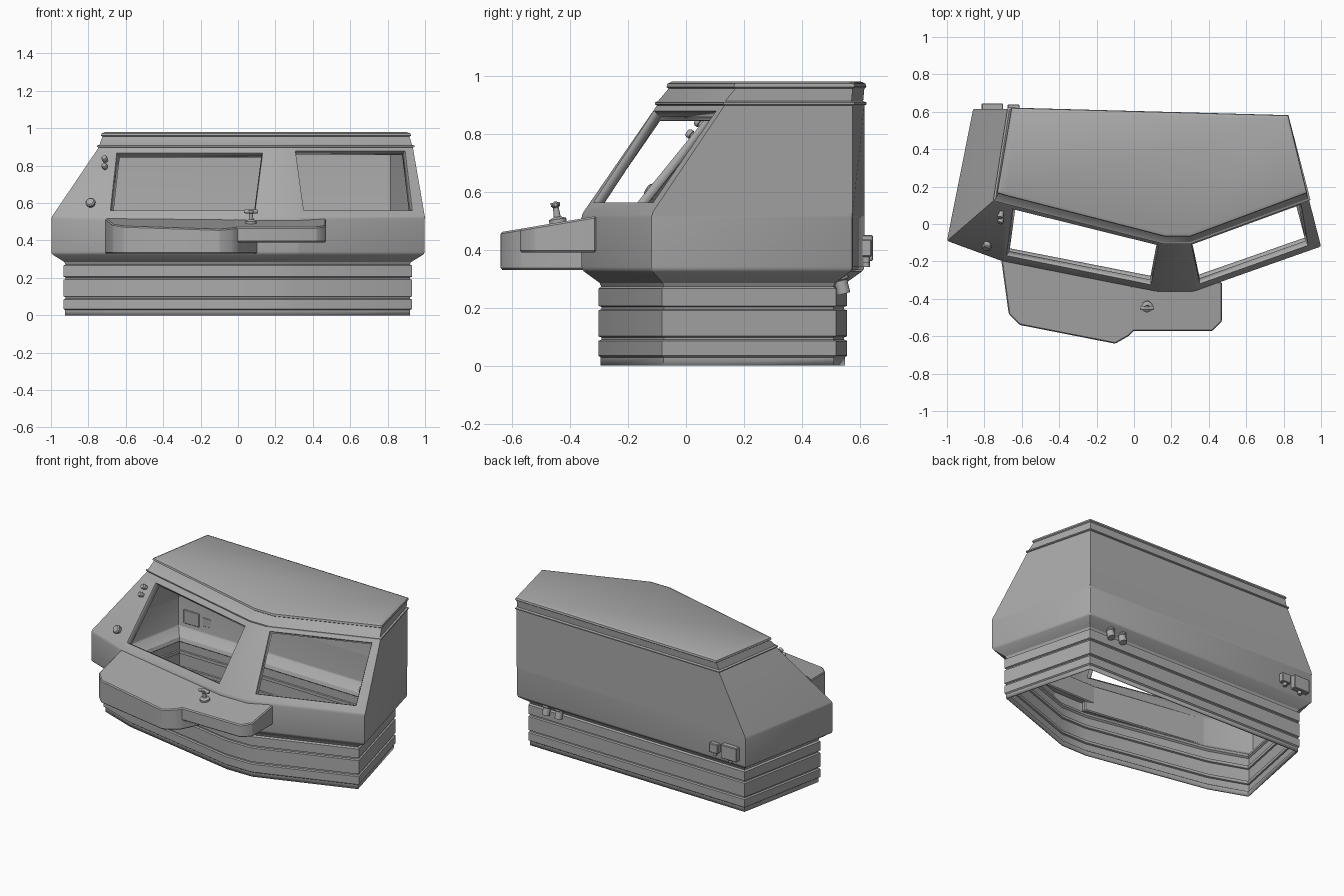
import bpy, bmesh, math
from mathutils import Vector

old = bpy.data.objects.get("Cube")
if old:
    bpy.data.objects.remove(old, do_unlink=True)

grey = bpy.data.materials.new("light grey")
grey.use_nodes = True
grey.diffuse_color = (0.4, 0.4, 0.4, 1)
grey.node_tree.nodes["Principled BSDF"].inputs["Base Color"].default_value = (0.4, 0.4, 0.4, 1)


def finish(bm, name, angle=25):
    mesh = bpy.data.meshes.new(name)
    bmesh.ops.recalc_face_normals(bm, faces=bm.faces)
    bm.to_mesh(mesh)
    bm.free()
    mesh.materials.append(grey)
    ob = bpy.data.objects.new(name, mesh)
    bpy.context.collection.objects.link(ob)
    bpy.ops.object.select_all(action="DESELECT")
    ob.select_set(True)
    bpy.context.view_layer.objects.active = ob
    bpy.ops.object.shade_smooth_by_angle(angle=math.radians(angle))
    return ob


def grow(poly, d):
    """Offset a counter-clockwise outline outwards by d."""
    out = []
    for i, p in enumerate(poly):
        p = Vector(p)
        a = (p - Vector(poly[i - 1])).normalized()
        b = (Vector(poly[(i + 1) % len(poly)]) - p).normalized()
        n1, n2 = Vector((a.y, -a.x)), Vector((b.y, -b.x))
        out.append(p + (n1 + n2) * d / (1 + n1.dot(n2)))
    return out


def prism(name, poly, z0, top, bevel=0.006):
    """Upright prism; top is a function of y."""
    bm = bmesh.new()
    lo = [bm.verts.new((x, y, z0)) for x, y in poly]
    hi = [bm.verts.new((x, y, top(y))) for x, y in poly]
    bm.faces.new(lo)
    bm.faces.new(hi)
    for i in range(len(poly)):
        bm.faces.new((lo[i - 1], lo[i], hi[i], hi[i - 1]))
    if bevel:
        bmesh.ops.bevel(bm, geom=bm.edges[:], offset=bevel, segments=1, affect="EDGES")
    return finish(bm, name)


def rod(name, start, axis, profile, sides=20):
    """Turned part: profile is (radius, distance along axis)."""
    bm = bmesh.new()
    rot = Vector(axis).to_track_quat("Z", "Y")
    rings = [[bm.verts.new(Vector(start) + rot @ Vector((r * math.cos(k * math.tau / sides),
              r * math.sin(k * math.tau / sides), h))) for k in range(sides)] for r, h in profile]
    for a, b in zip(rings, rings[1:]):
        for k in range(sides):
            bm.faces.new((a[k - 1], a[k], b[k], b[k - 1]))
    bm.faces.new(rings[0])
    bm.faces.new(rings[-1])
    return finish(bm, name, 40)


# Outlines: left end, front kink, two nose points, right end, two back corners
WIDE = [(-1, -.09), (-.70, -.2), (.12, -.36), (.32, -.36), (1, -.12), (.82, .575), (-.86, .615)]
EAVE = [(-.745, .13), (-.69, .115), (.16, -.1), (.3, -.1), (.935, .133), (.82, .575), (-.67, .615)]
ROOF = [(-.725, .17), (-.68, .157), (.165, -.06), (.3, -.06), (.917, .17), (.82, .575), (-.65, .615)]
BASE = grow(WIDE, -.058)

# Ribbed base profile, then cab walls, then rim and roof
levels = [(0, BASE, -.008), (.028, BASE, -.008), (.034, BASE, 0)]
for groove in (.085, .19):
    levels += [(groove, BASE, 0), (groove + .004, BASE, -.01),
               (groove + .012, BASE, -.01), (groove + .016, BASE, 0)]
levels += [(.265, BASE, 0), (.272, BASE, -.01), (.285, BASE, -.004)]
BODY = len(levels)
levels += [(.33, WIDE, 0), (.52, WIDE, 0), (.897, EAVE, 0), (.9, EAVE, .007),
           (.907, EAVE, .007), (.912, EAVE, -.004), (.955, ROOF, 0),
           (.96, ROOF, .007), (.972, ROOF, .004), (.98, ROOF, -.014)]

bm = bmesh.new()
rings = [[bm.verts.new((p[0], p[1], z)) for p in grow(poly, d)] for z, poly, d in levels]

# Window corners as fractions across and up each front panel
WINDOWS = {2: [(.02, .11), (.96, .11), (.97, .92), (.05, .92)],
           4: [(.05, .11), (.91, .11), (.93, .95), (.01, .95)]}


def window_panel(c, corners):
    def at(u, v):
        return c[0].co.lerp(c[1].co, u).lerp(c[3].co.lerp(c[2].co, u), v)
    hole = [at(u, v) for u, v in corners]
    mid = sum(hole, Vector()) / 4
    inward = (hole[3] - hole[0]).cross(hole[1] - hole[0]).normalized() * .03
    outer = [bm.verts.new(p) for p in hole]
    inner = [bm.verts.new(p.lerp(mid, .03) + inward) for p in hole]
    for i in range(4):
        bm.faces.new((c[i - 1], c[i], outer[i], outer[i - 1]))
        bm.faces.new((outer[i - 1], outer[i], inner[i], inner[i - 1]))


for lv, (a, b) in enumerate(zip(rings, rings[1:])):
    for i in range(7):
        corners = (a[i - 1], a[i], b[i], b[i - 1])
        if lv == BODY + 1 and i in WINDOWS:
            window_panel(corners, WINDOWS[i])
        else:
            bm.faces.new(corners)
bm.faces.new(rings[-1])

# Soften the main corners of the cab
soft = set(rings[BODY] + rings[BODY + 1])
edges = [e for e in bm.edges if e.verts[0] in soft and e.verts[1] in soft]
bmesh.ops.bevel(bm, geom=edges, offset=.01, segments=2, affect="EDGES", profile=.5)
shell = finish(bm, "cab_shell")
wall = shell.modifiers.new("wall", "SOLIDIFY")
wall.thickness = .008
wall.offset = -1


# Front console in two joined boxes with a sloping top
def desk(y):
    return min(.518, .515 + .167 * (y + .31))


prism("console_main", [(-.71, -.19), (-.67, -.48), (-.61, -.54), (-.1, -.64),
                       (-.03, -.6), (0, -.57), (.11, -.34), (.11, -.32)], .33, desk)
prism("console_wing", [(-.02, -.31), (-.02, -.572), (.42, -.572), (.47, -.52), (.47, -.31)], .39, desk)

# Control lever with a cross handle
rod("lever", (.07, -.44, .485), (0, -.15, 1),
    [(.03, 0), (.03, .02), (.012, .028), (.01, .06), (.016, .066), (.016, .078)])
rod("lever_handle", (.032, -.45, .555), (1, 0, 0), [(.006, 0), (.011, .006), (.011, .07), (.006, .076)])

# Buttons on the end pillar
out = Vector((-.25, -.8, .55))
for name, spot, r in (("big_button", (-.785, -.112, .595), .026),
                      ("upper_button", (-.71, .055, .83), .016),
                      ("lower_button", (-.71, .026, .79), .016)):
    rod(name, spot, out, [(r * .8, -.01), (r * .8, .008), (r, .01), (r, .02), (r * .75, .026)])

# Socket boxes on the back wall
for name, x0, x1, z0, z1, y1 in (("socket_box", -.815, -.70, .36, .45, .645),
                                 ("switch_box", -.675, -.612, .375, .435, .64)):
    prism(name, [(x0, .6), (x1, .6), (x1, y1), (x0, y1)], z0, lambda y, z=z1: z, .004)
    rod(name + "_gland", ((x0 + x1) / 2, .622, z0 + .005), (0, 0, -1), [(.012, 0), (.012, .025)])

# Pipe stubs under the back edge
for i, x in enumerate((.63, .54)):
    rod(f"pipe_stub_{i + 1}", (x, .525, .325), (0, .25, -1),
        [(.03, 0), (.03, .03), (.023, .034), (.023, .08)])
